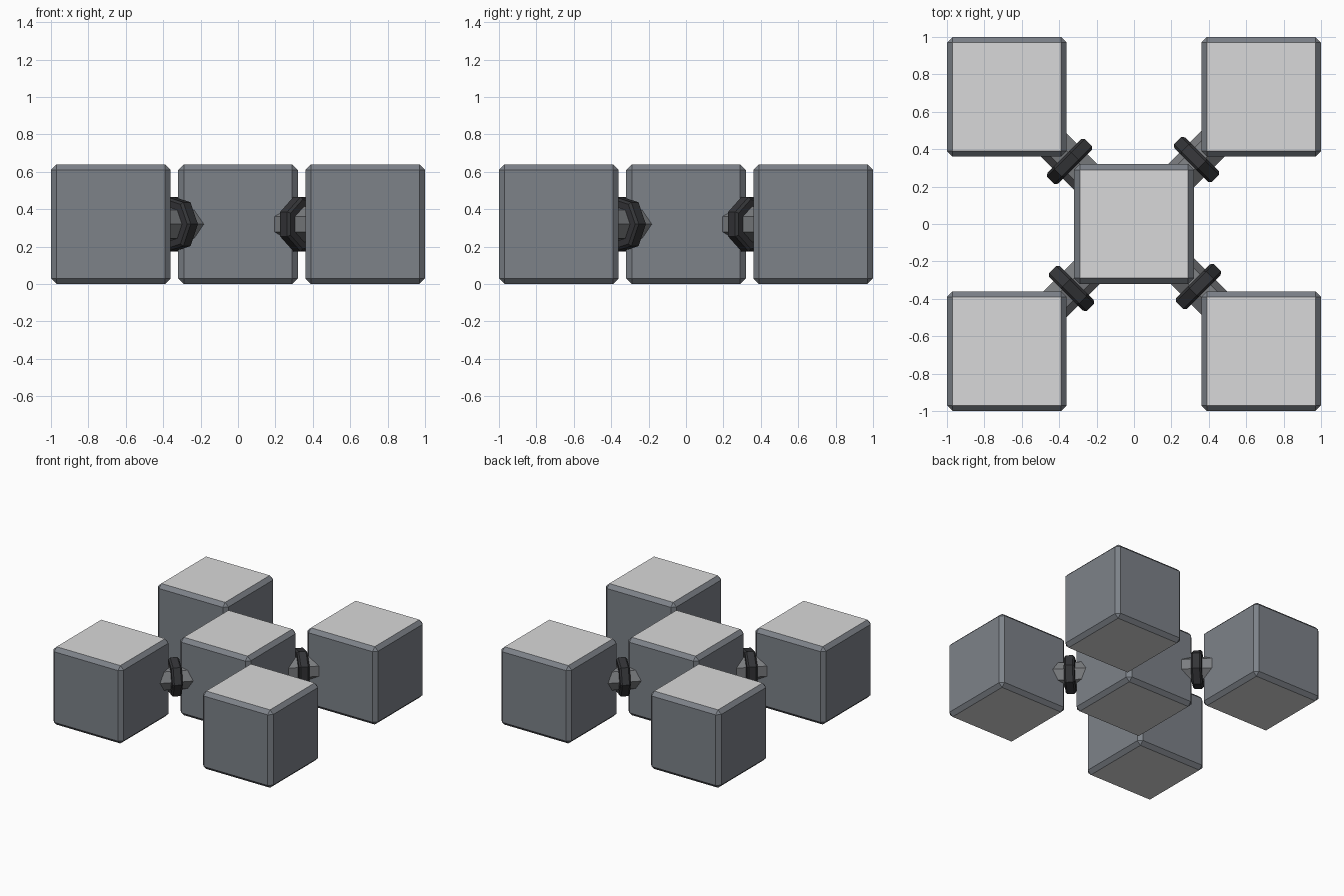
import bpy, bmesh, math
from mathutils import Matrix, Vector

if "Cube" in bpy.data.objects:
    bpy.data.objects.remove(bpy.data.objects["Cube"])

SIZE = 0.64      # block edge length
STEP = 0.68      # offset of the corner blocks
MID_Z = 0.32


def mat(name, rgb):
    m = bpy.data.materials.new(name)
    m.diffuse_color = (*rgb, 1)
    m.use_nodes = True
    m.node_tree.nodes["Principled BSDF"].inputs["Base Color"].default_value = m.diffuse_color
    return m


side_grey = mat("slate_grey", (0.205, 0.223, 0.25))
cap_grey = mat("light_grey", (0.69, 0.69, 0.695))
rod_grey = mat("rod_grey", (0.20, 0.207, 0.218))
ring_black = mat("charcoal", (0.034, 0.035, 0.039))


def finish(name, bm, mats):
    me = bpy.data.meshes.new(name)
    bm.to_mesh(me)
    bm.free()
    for m in mats:
        me.materials.append(m)
    ob = bpy.data.objects.new(name, me)
    bpy.context.collection.objects.link(ob)
    return ob


def block(name, x, y):
    # chamfered cube with light top and bottom faces
    bm = bmesh.new()
    bmesh.ops.create_cube(bm, size=SIZE, matrix=Matrix.Translation((x, y, MID_Z)))
    bmesh.ops.bevel(bm, geom=bm.edges[:], offset=0.03, segments=1, affect='EDGES')
    bm.normal_update()
    for f in bm.faces:
        f.material_index = 1 if abs(f.normal.z) > 0.9 else 0
    finish(name, bm, [side_grey, cap_grey])


def prism(name, angle, radius, length, material, chamfer=0):
    # seven-sided cylinder lying along a diagonal, one corner pointing sideways
    axis = Vector((math.cos(angle), math.sin(angle), 0))
    side = Vector((-axis.y, axis.x, 0))
    up = axis.cross(side)
    m = Matrix((side, up, axis)).transposed().to_4x4()
    m.translation = axis * 0.48 + Vector((0, 0, MID_Z))
    bm = bmesh.new()
    rims = []
    for z in (-length / 2, length / 2):
        rims.append([bm.verts.new((radius * math.cos(i * math.tau / 7),
                                   radius * math.sin(i * math.tau / 7), z))
                     for i in range(7)])
    bm.faces.new(rims[0][::-1])
    bm.faces.new(rims[1])
    for i in range(7):
        j = (i + 1) % 7
        bm.faces.new((rims[0][i], rims[0][j], rims[1][j], rims[1][i]))
    if chamfer:
        rim_edges = [e for e in bm.edges
                     if abs(e.verts[0].co.z - e.verts[1].co.z) < 1e-5]
        bmesh.ops.bevel(bm, geom=rim_edges, offset=chamfer, segments=1, affect='EDGES')
    bm.transform(m)
    bmesh.ops.recalc_face_normals(bm, faces=bm.faces[:])
    finish(name, bm, [material])


# Centre block, then a corner block, rod and ring on each diagonal
block("centre_block", 0, 0)
corners = {"back_right": (1, 1), "back_left": (-1, 1),
           "front_left": (-1, -1), "front_right": (1, -1)}
for name, (sx, sy) in corners.items():
    a = math.atan2(sy, sx)
    block(name + "_block", sx * STEP, sy * STEP)
    prism(name + "_rod", a, 0.097, 0.32, rod_grey)
    prism(name + "_ring", a, 0.15, 0.08, ring_black, 0.013)
